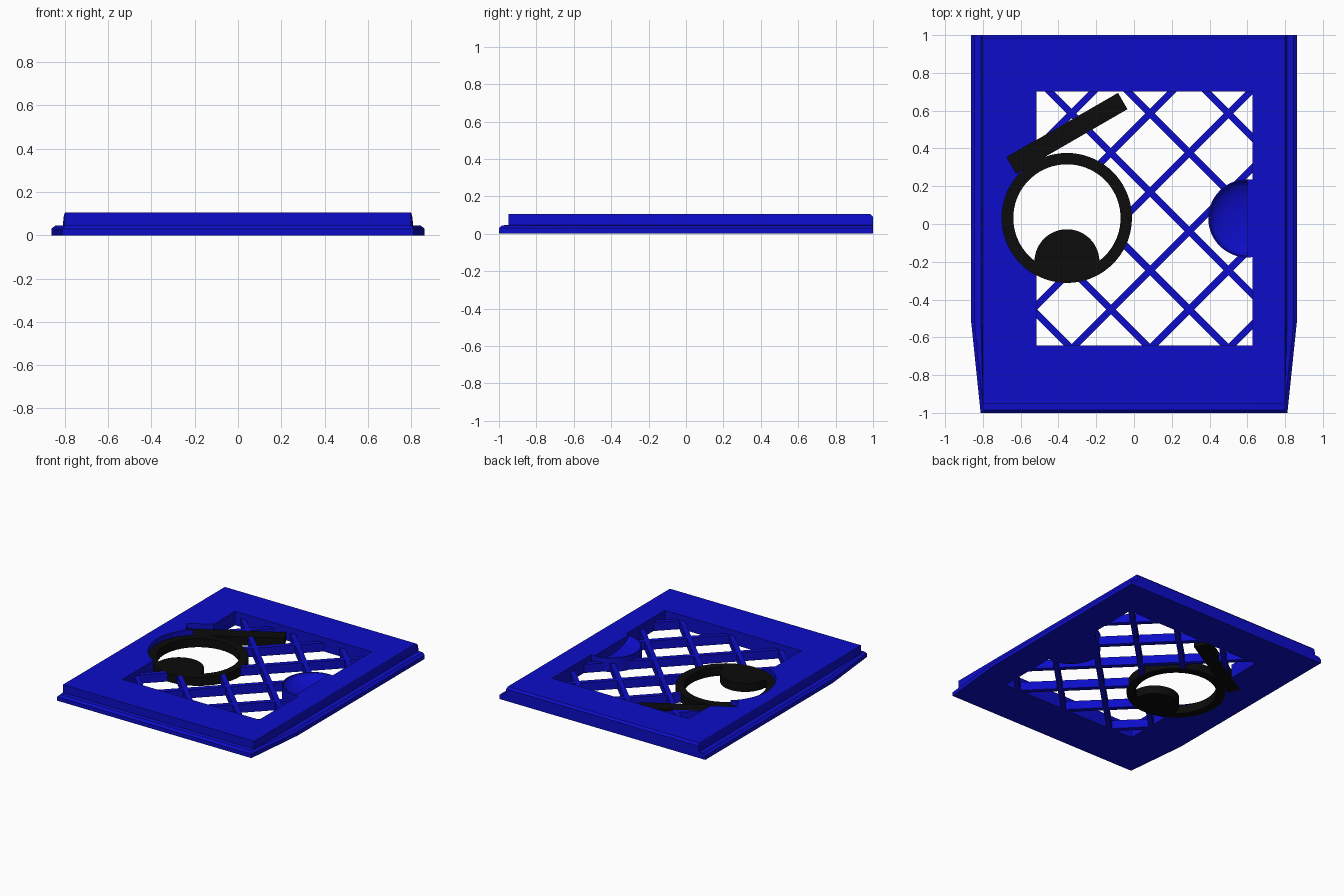
import bpy, bmesh, math
from mathutils import Matrix, Vector

if "Cube" in bpy.data.objects:
    bpy.data.objects.remove(bpy.data.objects["Cube"])


def material(name, rgb):
    m = bpy.data.materials.new(name)
    m.diffuse_color = (*rgb, 1)
    m.use_nodes = True
    m.node_tree.nodes["Principled BSDF"].inputs["Base Color"].default_value = m.diffuse_color
    return m


BLUE = material("deep blue", (0.004, 0.004, 0.58))
BLACK = material("black", (0.0035, 0.0035, 0.0035))
TOP = 0.105      # frame height
LOW = 0.065      # height of lattice and dark details
EYE = (-0.355, 0.032)
THUMB = (0.60, 0.03)


def finish(name, bm, mat):
    bmesh.ops.recalc_face_normals(bm, faces=bm.faces)
    me = bpy.data.meshes.new(name)
    bm.to_mesh(me)
    bm.free()
    ob = bpy.data.objects.new(name, me)
    me.materials.append(mat)
    bpy.context.collection.objects.link(ob)
    return ob


def add_box(bm, c, size, z0, z1, angle=0):
    m = (Matrix.Translation((c[0], c[1], (z0 + z1) / 2))
         @ Matrix.Rotation(math.radians(angle), 4, 'Z')
         @ Matrix.Diagonal((size[0], size[1], z1 - z0, 1)))
    bmesh.ops.create_cube(bm, size=1, matrix=m)


def box(name, c, size, z0, z1, angle=0, mat=BLUE):
    bm = bmesh.new()
    add_box(bm, c, size, z0, z1, angle)
    return finish(name, bm, mat)


def disc(name, c, r, z0, z1, mat=BLUE):
    bm = bmesh.new()
    bmesh.ops.create_cone(bm, cap_ends=True, segments=72, radius1=r, radius2=r,
                          depth=z1 - z0,
                          matrix=Matrix.Translation((c[0], c[1], (z0 + z1) / 2)))
    return finish(name, bm, mat)


def cut(ob, cutter):
    mod = ob.modifiers.new("cut", 'BOOLEAN')
    mod.operation = 'DIFFERENCE'
    mod.solver = 'EXACT'
    mod.object = cutter
    bpy.context.view_layer.objects.active = ob
    bpy.ops.object.modifier_apply(modifier=mod.name)


# Lid frame: stepped rim lofted from mirrored outlines (z, side, nose side, front y, back y)
bm = bmesh.new()
rings = []
for z, side, nose, front, back in [(0, .862, .812, -1, 1), (.03, .862, .812, -1, 1),
                                   (.045, .845, .797, -.985, 1),
                                   (.046, .81, .80, -.95, 1),
                                   (.09, .805, .80, -.95, 1),
                                   (TOP, .80, .80, -.95, .985)]:
    half = [(side, back), (side, -.52), (nose, front)]
    pts = half + [(-x, y) for x, y in reversed(half)]
    rings.append([bm.verts.new((x, y, z)) for x, y in pts])
for a, b in zip(rings, rings[1:]):
    for i in range(6):
        j = (i + 1) % 6
        bm.faces.new((a[i], a[j], b[j], b[i]))
bm.faces.new(rings[0])
bm.faces.new(rings[-1])
frame = finish("lid_frame", bm, BLUE)

# Window opening, leaving a round boss for the thumb grip
WC, WS = (0.056, 0.029), (1.143, 1.345)
window = box("window_cutter", WC, WS, -.2, .3)
boss = disc("boss_cutter", THUMB, .207, -.4, .5)
cut(window, boss)
eye_hole = disc("eye_hole_cutter", EYE, .344, -.2, .3)
BROW = ((-0.354, 0.481), (0.68, 0.10))
brow_slot = box("brow_cutter", *BROW, -.2, .3, 30)

# Thumb scoop: half of a shallow bowl with an upright wall
bm = bmesh.new()
bmesh.ops.create_uvsphere(bm, u_segments=64, v_segments=32, radius=.2,
                          matrix=Matrix.Translation((*THUMB, TOP)) @ Matrix.Diagonal((1, 1, .35, 1)))
r = bmesh.ops.bisect_plane(bm, geom=bm.verts[:] + bm.edges[:] + bm.faces[:],
                           plane_co=Vector((THUMB[0], 0, 0)), plane_no=Vector((1, 0, 0)),
                           clear_outer=True)
bmesh.ops.holes_fill(bm, edges=[e for e in bm.edges if e.is_boundary])
scoop = finish("scoop_cutter", bm, BLUE)
for c in (window, eye_hole, brow_slot, scoop):
    cut(frame, c)

# Diagonal lattice: a slab pierced by diamond holes
lattice = box("lattice", WC, WS, 0, LOW)
P = 0.415
hole = P / math.sqrt(2) - 0.036
bm = bmesh.new()
for i in range(-3, 4):
    for j in range(-5, 4):
        for c in ((.085 + P * (i + .5), .585 + P * j), (.085 + P * i, .585 + P * (j + .5))):
            add_box(bm, c, (hole, hole), -.2, .3, 45)
diamonds = finish("diamond_cutter", bm, BLUE)
for c in (diamonds, eye_hole, brow_slot, boss):
    cut(lattice, c)

# Eye: ring with a pupil resting on its lower edge
eye = disc("eye_ring_and_pupil", EYE, .344, 0, LOW, BLACK)
inner = disc("eye_inner_cutter", EYE, .284, -.2, .3)
pupil = disc("pupil_cutter", (EYE[0], -.2), .172, -.4, .5)
cut(inner, pupil)
cut(eye, inner)

# Slanted eyebrow bar
brow = box("eyebrow", *BROW, 0, LOW, 30, BLACK)

for c in (window, boss, eye_hole, brow_slot, scoop, diamonds, inner, pupil):
    bpy.data.objects.remove(c, do_unlink=True)

# Smooth the round walls, keep hard edges
bpy.ops.object.select_all(action='DESELECT')
for ob in (frame, lattice, eye, brow):
    ob.select_set(True)
bpy.context.view_layer.objects.active = frame
bpy.ops.object.shade_smooth_by_angle(angle=math.radians(25))
